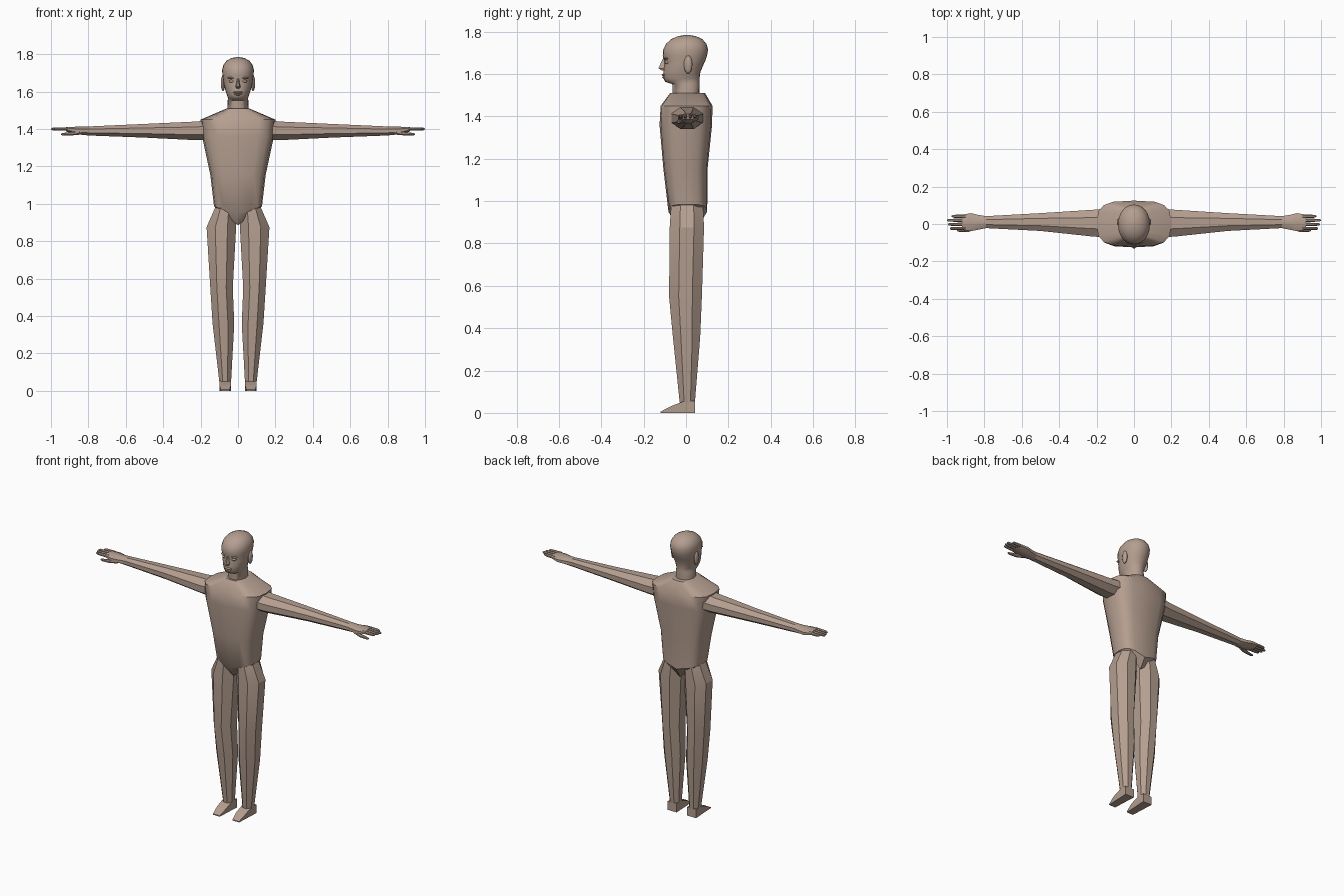
import bpy, bmesh, math
from mathutils import Vector

if "Cube" in bpy.data.objects:
    bpy.data.objects.remove(bpy.data.objects["Cube"])

skin = bpy.data.materials.new("warm_tan")
skin.diffuse_color = (0.46, 0.345, 0.28, 1)
skin.use_nodes = True
skin.node_tree.nodes["Principled BSDF"].inputs["Base Color"].default_value = skin.diffuse_color


def oval(n, e=2.0, turn=0.0):
    """Unit superellipse scaled to touch -1..1 on both axes."""
    pts = []
    for i in range(n):
        a = 2 * math.pi * i / n + turn
        c, s = math.cos(a), math.sin(a)
        pts.append((math.copysign(abs(c) ** (2 / e), c), math.copysign(abs(s) ** (2 / e), s)))
    mu, mv = max(p[0] for p in pts), max(p[1] for p in pts)
    return [(u / mu, v / mv) for u, v in pts]


def span(lo, hi, t):
    return (lo + hi) / 2 + (hi - lo) / 2 * t


def z_ring(shape, z, x0, x1, y0, y1):
    return [Vector((span(x0, x1, u), span(y0, y1, v), z)) for u, v in shape]


def x_ring(shape, x, y0, y1, z0, z1):
    return [Vector((x, span(y0, y1, u), span(z0, z1, v))) for u, v in shape]


def finish(name, bm, smooth, mirror):
    bmesh.ops.recalc_face_normals(bm, faces=bm.faces)
    me = bpy.data.meshes.new(name)
    bm.to_mesh(me)
    bm.free()
    me.materials.append(skin)
    ob = bpy.data.objects.new(name, me)
    bpy.context.collection.objects.link(ob)
    if mirror:
        ob.modifiers.new("mirror", 'MIRROR').use_mirror_merge = False
    if smooth:
        bpy.ops.object.select_all(action='DESELECT')
        bpy.context.view_layer.objects.active = ob
        ob.select_set(True)
        bpy.ops.object.shade_smooth_by_angle(angle=math.radians(smooth))
    return ob


def loft(name, rings, smooth=0, mirror=False):
    bm = bmesh.new()
    loops = [[bm.verts.new(p) for p in r] for r in rings]
    for a, b in zip(loops, loops[1:]):
        n = len(a)
        for i in range(n):
            bm.faces.new((a[i], a[(i + 1) % n], b[(i + 1) % n], b[i]))
    bm.faces.new(loops[0])
    bm.faces.new(loops[-1])
    return finish(name, bm, smooth, mirror)


def ball(name, centre, radii, mirror=False):
    bm = bmesh.new()
    bmesh.ops.create_uvsphere(bm, u_segments=12, v_segments=8, radius=1)
    for v in bm.verts:
        v.co = Vector([c + r * k for c, r, k in zip(centre, radii, v.co)])
    return finish(name, bm, 40, mirror)


# Torso: boxy rounded sections ending in a V at the crotch
body = oval(16, 3.2)
rings = [z_ring(body, z, -w, w, y0, y1) for z, w, y0, y1 in [
    (1.51, .06, -.075, .09), (1.45, .2, -.12, .125), (1.36, .192, -.125, .123),
    (1.155, .148, -.107, .102), (.985, .128, -.083, .1)]]
for p in rings[-1]:
    p.z = .985 - .035 * (1 - abs(p.x) / .128)
vee = z_ring(body, 0, -.125, .125, -.045, .06)
for p in vee:
    p.z = .885 + .098 * abs(p.x) / .125
loft("torso", rings + [vee], 35)

# Head and neck: one egg-shaped loft with jaw and brow
egg = oval(24, 2.1)
loft("head", [z_ring(egg, z, -w, w, y0, y1) for z, w, y0, y1 in [
    (1.49, .056, -.063, .062), (1.553, .055, -.065, .064), (1.563, .053, -.098, .064),
    (1.58, .059, -.107, .064), (1.61, .069, -.107, .068), (1.645, .077, -.103, .083),
    (1.66, .079, -.102, .09), (1.685, .083, -.11, .099), (1.715, .085, -.108, .104),
    (1.742, .078, -.095, .097), (1.765, .061, -.07, .077), (1.779, .035, -.038, .047),
    (1.785, .008, -.005, .015)]], 50)

# Facial features
tri = [(-1, 1), (-.35, -1), (.35, -1), (1, 1)]
loft("nose", [z_ring(tri, z, -w, w, y0, -.09) for z, w, y0 in [
    (1.675, .006, -.108), (1.635, .014, -.127), (1.627, .018, -.13), (1.617, .014, -.115)]], 40)
ball("upper_lip", (0, -.103, 1.596), (.026, .012, .006))
ball("lower_lip", (0, -.101, 1.585), (.022, .012, .006))
ball("eye", (.033, -.088, 1.655), (.015, .012, .008), True)
ball("brow", (.034, -.092, 1.673), (.022, .012, .005), True)
ball("ear", (.08, .01, 1.645), (.012, .02, .043), True)

# Legs: faceted eight-sided tubes
octagon = oval(8, 2, math.pi / 8)
loft("leg", [z_ring(octagon, *r) for r in [
    (.99, .02, .118, -.07, .08), (.875, .01, .168, -.077, .085),
    (.55, .028, .148, -.08, .075), (.36, .02, .136, -.062, .067),
    (.05, .037, .1, -.03, .042)]], 20, True)

# Feet: wedge side profile swept across the width
side = [(.042, 0), (.042, .055), (-.01, .055), (-.07, .032), (-.12, .006), (-.12, 0)]
foot = []
for x, toe in ((.037, .008), (.1, -.008)):
    foot.append([Vector((x + (toe if y < -.1 else 0), y, z)) for y, z in side])
loft("foot", foot, 0, True)

# Arms: faceted tubes along x
loft("arm", [x_ring(octagon, *r) for r in [
    (.17, -.07, .08, 1.34, 1.446), (.22, -.067, .076, 1.34, 1.44),
    (.5, -.037, .058, 1.354, 1.427), (.79, -.022, .042, 1.365, 1.414)]], 20, True)

# Hands: palm, four fingers and a thumb
loft("palm", [x_ring(octagon, *r) for r in [
    (.79, -.022, .042, 1.365, 1.414), (.83, -.03, .048, 1.368, 1.412),
    (.87, -.038, .058, 1.374, 1.412), (.92, -.032, .05, 1.387, 1.411)]], 35, True)
for i, (y, tip) in enumerate([(-.024, .985), (-.002, .995), (.02, 1.0), (.041, .975)]):
    loft(f"finger_{i + 1}", [x_ring(octagon, x, y - r, y + r, 1.4 - r, 1.4 + r) for x, r in [
        (.9, .0095), (.955, .0085), (tip - .008, .007), (tip, .003)]], 40, True)
loft("thumb", [x_ring(octagon, *r) for r in [
    (.84, -.03, 0, 1.37, 1.395), (.885, -.042, -.02, 1.366, 1.386),
    (.935, -.042, -.026, 1.365, 1.379), (.947, -.038, -.03, 1.368, 1.376)]], 40, True)
